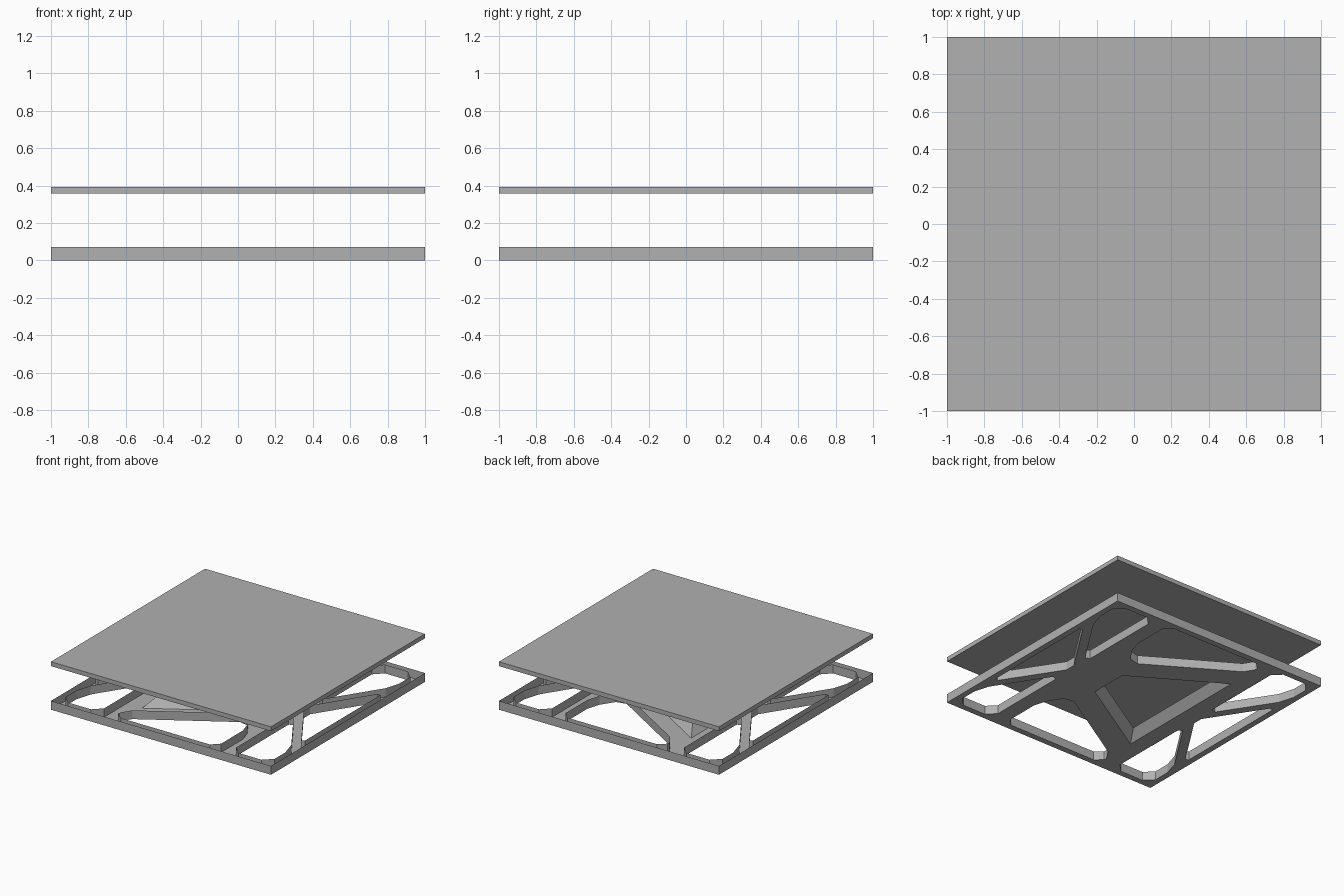
import bpy
from mathutils import Vector

if "Cube" in bpy.data.objects:
    bpy.data.objects.remove(bpy.data.objects["Cube"])

FRAME_TOP = 0.072


def rounded(points, radius, steps=1):
    """Outline with each corner cut back (chamfered or rounded)."""
    pts = [Vector(p) for p in points]
    out = []
    for i, c in enumerate(pts):
        a, b = pts[i - 1] - c, pts[(i + 1) % len(pts)] - c
        p = c + a.normalized() * min(radius, a.length * 0.4)
        q = c + b.normalized() * min(radius, b.length * 0.4)
        for k in range(steps + 1):
            t = k / steps
            out.append(p * (1 - t) ** 2 + c * 2 * t * (1 - t) + q * t * t)
    return out


def mirrored(points, sx, sy):
    return [(x * sx, y * sy) for x, y in points]


# Openings in the lower frame
corner_hole = [(0.60, 0.95), (0.95, 0.95), (0.95, 0.67), (0.60, 0.13)]
side_hole = [(0.95, 0.54), (0.95, -0.54), (0.60, 0.0)]
slanted_hole = [(0.47, 0.95), (-0.46, 0.95), (-0.46, 0.82), (0.33, 0.34), (0.47, 0.55)]
middle_hole = [(0.25, 0.16), (0.25, -0.16), (-0.46, -0.59), (-0.46, 0.59)]

holes = [[Vector(p) for p in middle_hole]]
for s in (-1, 1):
    holes.append(rounded(mirrored(side_hole, s, 1), 0.05))
    holes.append(rounded(mirrored(slanted_hole, 1, s), 0.06))
    for t in (-1, 1):
        holes.append(rounded(mirrored(corner_hole, s, t), 0.07))

# Lower frame: tray-like sheet, filled underneath, walls standing up, open on top
curve = bpy.data.curves.new("lower_frame", 'CURVE')
curve.dimensions = '2D'
curve.fill_mode = 'BACK'
curve.extrude = FRAME_TOP / 2
square = [Vector(p) for p in ((-1, -1), (1, -1), (1, 1), (-1, 1))]
for outline in [square] + holes:
    spline = curve.splines.new('POLY')
    spline.points.add(len(outline) - 1)
    for point, co in zip(spline.points, outline):
        point.co = (co.x, co.y, 0, 1)
    spline.use_cyclic_u = True
frame = bpy.data.objects.new("lower_frame", curve)
frame.location.z = FRAME_TOP / 2
bpy.context.collection.objects.link(frame)
bpy.context.view_layer.objects.active = frame
frame.select_set(True)
bpy.ops.object.convert(target='MESH')
bpy.ops.object.shade_flat()
frame = bpy.context.object

# Walls of the middle opening lean inwards
for v in frame.data.vertices:
    if v.co.z > 0 and any((v.co.xy - Vector(p)).length < 0.01 for p in middle_hole):
        v.co.x = -0.127 + (v.co.x + 0.127) * 0.82
        v.co.y *= 0.82

# Upper plate, floating above the frame
bpy.ops.mesh.primitive_cube_add(size=1, location=(0, 0, 0.376))
plate = bpy.context.object
plate.name = "upper_plate"
plate.scale = (2, 2, 0.036)

# Mid grey for both parts
grey = bpy.data.materials.new("mid_grey")
grey.diffuse_color = (0.44, 0.44, 0.44, 1)
grey.use_nodes = True
grey.node_tree.nodes["Principled BSDF"].inputs["Base Color"].default_value = grey.diffuse_color
for part in (frame, plate):
    part.data.materials.clear()
    part.data.materials.append(grey)
